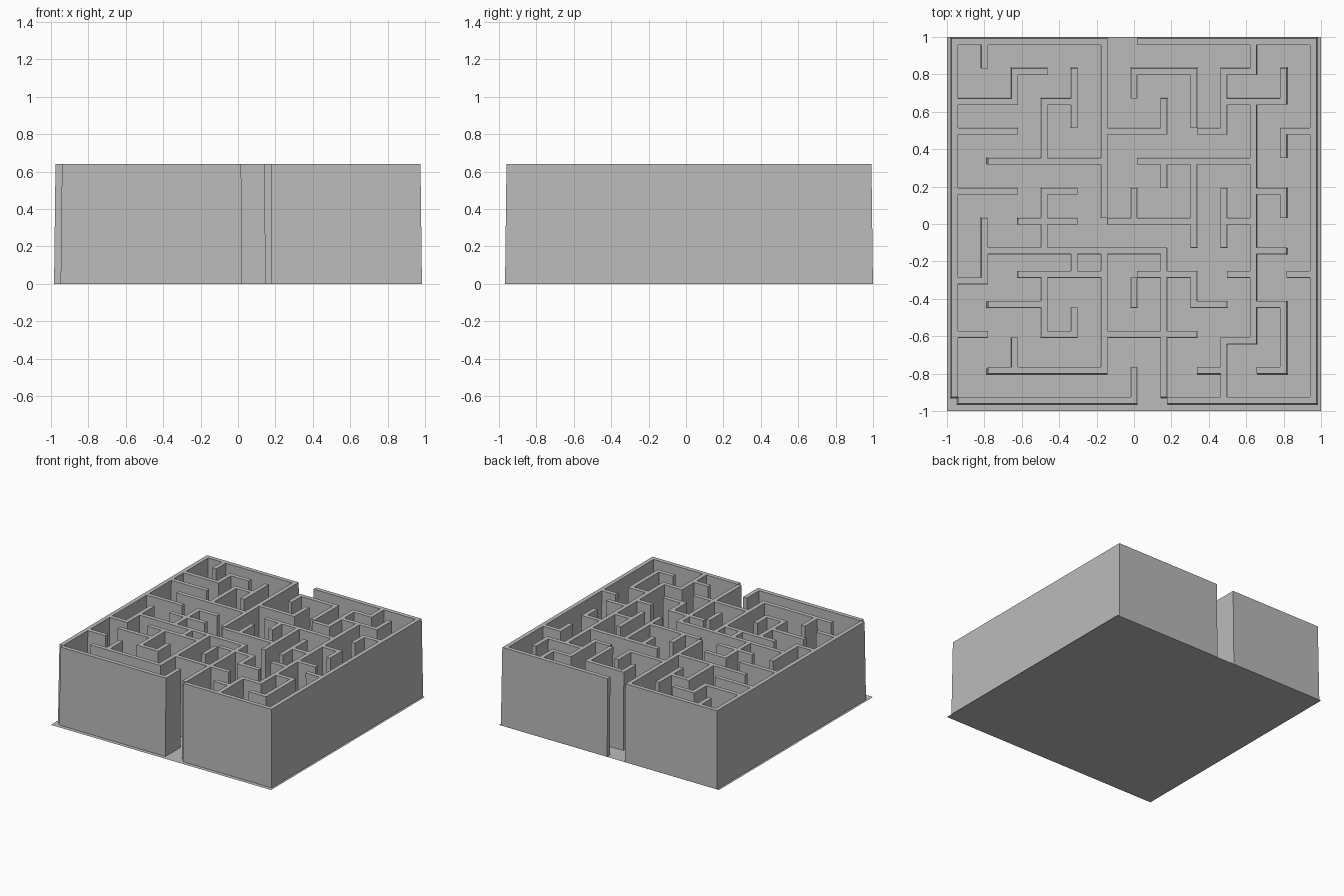
import bpy
import bmesh

cube = bpy.data.objects.get("Cube")
if cube:
    bpy.data.objects.remove(cube, do_unlink=True)

PITCH = 0.161    # spacing of the maze grid
HALF = 0.0175    # half the wall thickness
HEIGHT = 0.64
TAPER = 0.992    # walls lean slightly inward toward the top
BACK = 0.982     # centre line of the back wall

# Walls running left to right, one line per grid row from back to front.
# "-" is a wall, "=" a wall set one thickness further forward in shifted rows.
ACROSS = [
    "-----.------",
    "..-...--.-..",
    "--.-.....--.",
    "--...--.-..-",
    ".----.----..",
    "--.-......-.",
    "..--.---.-..",
    ".------...-.",
    "=.---.--.-.-",
    ".--.....-.-.",
    "-..-.---.=..",
    ".----...-.-.",
    "------.-----",
]
SHIFTED_ROWS = range(8, 11)

# Walls running back to front, one line per band between two rows.
ALONG = [
    "||...|....|.|",
    "|.|.|||.||.||",
    "|..|||.||||.|",
    "|..|.|....|||",
    "|....|.||.|.|",
    "|..|.||.|||||",
    "||.|....|||.|",
    "||..||.|..|.|",
    "|..|.||||.|.|",
    "|..|||.|..|||",
    "|.|..|.|.|.||",
    "|.....||.|..|",
]


def column_x(c):
    return (c - 6) * PITCH


def row_y(r):
    return BACK - r * PITCH


def runs(text):
    """Yield (mark, start, end) for each unbroken stretch of wall."""
    start = 0
    for i in range(1, len(text) + 1):
        if i == len(text) or text[i] != text[start]:
            if text[start] != ".":
                yield text[start], start, i
            start = i


def add_wall(bm, x0, x1, y0, y1):
    """Open-bottomed tapered block."""
    corners = [(x0, y0), (x1, y0), (x1, y1), (x0, y1)]
    low = [bm.verts.new((x, y, 0)) for x, y in corners]
    top = [bm.verts.new((x * TAPER, y * TAPER, HEIGHT)) for x, y in corners]
    bm.faces.new(top)
    for i in range(4):
        j = (i + 1) % 4
        bm.faces.new((low[i], low[j], top[j], top[i]))


def finish(name, bm, material):
    mesh = bpy.data.meshes.new(name)
    bm.to_mesh(mesh)
    bm.free()
    mesh.materials.append(material)
    obj = bpy.data.objects.new(name, mesh)
    bpy.context.collection.objects.link(obj)
    return obj


grey = bpy.data.materials.new("plain_grey")
grey.use_nodes = True
grey.diffuse_color = (0.5, 0.5, 0.5, 1)
grey.node_tree.nodes["Principled BSDF"].inputs["Base Color"].default_value = (0.5, 0.5, 0.5, 1)

# Floor sheet
bm = bmesh.new()
bmesh.ops.create_grid(bm, x_segments=1, y_segments=1, size=1)
finish("floor", bm, grey)

# Walls across the maze
bm = bmesh.new()
for r, line in enumerate(ACROSS):
    for mark, a, b in runs(line):
        y = row_y(r)
        if r in SHIFTED_ROWS and mark == "-":
            y += 2 * HALF
        add_wall(bm, column_x(a) + HALF, column_x(b) + HALF, y - HALF, y + HALF)
finish("cross_walls", bm, grey)

# Walls along the maze
bm = bmesh.new()
for c, line in enumerate(zip(*ALONG)):
    for mark, a, b in runs(line):
        x = column_x(c)
        add_wall(bm, x - HALF, x + HALF, row_y(b) + HALF, row_y(a) + HALF)
finish("long_walls", bm, grey)
